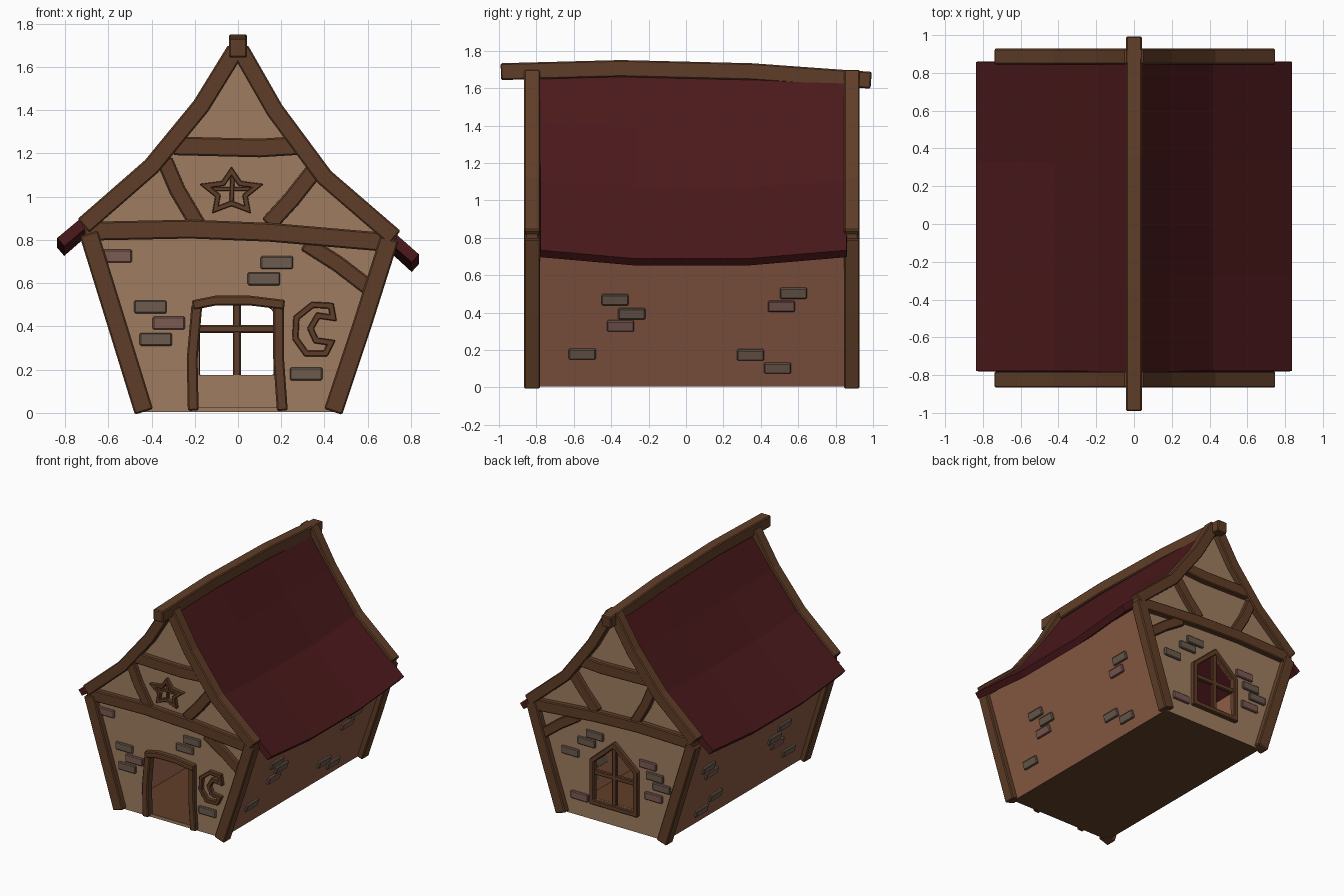
import bpy, bmesh, math
from mathutils import Vector

if "Cube" in bpy.data.objects:
    bpy.data.objects.remove(bpy.data.objects["Cube"])


def material(name, rgb):
    m = bpy.data.materials.new(name)
    m.diffuse_color = (*rgb, 1)
    m.use_nodes = True
    m.node_tree.nodes["Principled BSDF"].inputs["Base Color"].default_value = m.diffuse_color
    return m


WOOD = material("timber", (0.118, 0.048, 0.021))
PLASTER = material("gable_plaster", (0.345, 0.203, 0.117))
SIDE = material("side_plaster", (0.265, 0.108, 0.062))
FLOOR = material("floor", (0.12, 0.05, 0.022))
ROOF = material("roof_red", (0.07, 0.0095, 0.011))
GREY = material("brick_grey", (0.15, 0.105, 0.075))
PINK = material("brick_pink", (0.20, 0.10, 0.085))


def make(name, bm, *mats, bevel=0):
    bmesh.ops.recalc_face_normals(bm, faces=bm.faces[:])
    me = bpy.data.meshes.new(name)
    bm.to_mesh(me)
    bm.free()
    ob = bpy.data.objects.new(name, me)
    bpy.context.collection.objects.link(ob)
    for m in mats:
        me.materials.append(m)
    if bevel:
        b = ob.modifiers.new("bevel", 'BEVEL')
        b.width, b.segments = bevel, 1
    return ob


def beam(name, pts, width, d0, d1, closed=False, along_y=False):
    """Mitred timber following a path, extruded from depth d0 to d1."""
    P = [Vector(p) for p in pts]
    n = len(P)
    bm = bmesh.new()
    rings = []
    for i, p in enumerate(P):
        ns = []
        for a, b in ((i - 1, i), (i, i + 1)):
            if closed or (a >= 0 and b < n):
                t = (P[b % n] - P[a % n]).normalized()
                ns.append(Vector((-t.y, t.x)))
        k = ns[0] if len(ns) == 1 else (ns[0] + ns[1]) / (1 + ns[0].dot(ns[1]))
        ring = []
        for s, d in ((1, d0), (-1, d0), (-1, d1), (1, d1)):
            q = p + k * s * width / 2
            ring.append(bm.verts.new((d, q.x, q.y) if along_y else (q.x, d, q.y)))
        rings.append(ring)
    for i in range(n if closed else n - 1):
        a, b = rings[i], rings[(i + 1) % n]
        for j in range(4):
            bm.faces.new((a[j], a[(j + 1) % 4], b[(j + 1) % 4], b[j]))
    if not closed:
        bm.faces.new(rings[0])
        bm.faces.new(rings[-1])
    return make(name, bm, WOOD, bevel=min(0.007, width * 0.15))


def prism(name, pts, y0, y1, skip=(), mats=(), side_mat={}):
    bm = bmesh.new()
    a = [bm.verts.new((x, y0, z)) for x, z in pts]
    b = [bm.verts.new((x, y1, z)) for x, z in pts]
    bm.faces.new(a)
    bm.faces.new(b)
    n = len(pts)
    for i in range(n):
        if i not in skip:
            j = (i + 1) % n
            f = bm.faces.new((a[i], a[j], b[j], b[i]))
            f.material_index = side_mat.get(i, 0)
    return make(name, bm, *mats)


# Hollow house body, open under the roof
outline = [(-0.44, 0.005), (0.44, 0.005), (0.70, 0.77), (0.40, 1.08), (0.17, 1.39), (0, 1.65),
           (-0.17, 1.41), (-0.40, 1.13), (-0.69, 0.82)]
body = prism("house_walls", outline, -0.82, 0.88, skip=range(2, 8),
             mats=(PLASTER, SIDE, FLOOR), side_mat={0: 2, 1: 1, 8: 1})
sol = body.modifiers.new("thickness", 'SOLIDIFY')
sol.thickness, sol.offset = 0.02, -1

# Door and window openings
door = [(-0.19, 0.028), (0.185, 0.028), (0.175, 0.5), (-0.185, 0.51)]
opening = [(-0.18, 0.175), (0.168, 0.175), (0.168, 0.47), (-0.008, 0.625), (-0.18, 0.475)]
for name, pts, y0, y1 in (("door_cutter", door, -1, -0.75), ("window_cutter", opening, 0.8, 1)):
    cut = prism(name, pts, y0, y1)
    cut.hide_render = True
    cut.hide_set(True)
    mod = body.modifiers.new(name, 'BOOLEAN')
    mod.object, mod.operation, mod.solver = cut, 'DIFFERENCE', 'EXACT'

# Sagging roof
ridge_line = [(-0.82, 0.79), (-0.40, 1.14), (-0.17, 1.415), (0, 1.66),
              (0.17, 1.395), (0.40, 1.085), (0.82, 0.715)]
sag = [0.045, 0.03, 0.01, -0.015, 0.01, 0.03, 0.045]
bm = bmesh.new()
rows = [[bm.verts.new((x, y, z - k * s)) for (x, z), s in zip(ridge_line, sag)]
        for y, k in ((-0.78, 0), (-0.27, 1), (0.33, 1), (0.86, 0))]
for a, b in zip(rows, rows[1:]):
    for i in range(6):
        bm.faces.new((a[i], a[i + 1], b[i + 1], b[i]))
roof = make("roof", bm, ROOF)
sol = roof.modifiers.new("thickness", 'SOLIDIFY')
sol.thickness, sol.offset = 0.05, 0

# Ridge beam
beam("ridge_beam", [(-0.99, 1.688), (-0.35, 1.705), (0.35, 1.688), (0.99, 1.642)],
     0.09, -0.042, 0.042, along_y=True)

# Gable timbers, same layout front and back
timbers = {
    "left_post": ([(-0.435, 0.005), (-0.56, 0.41), (-0.69, 0.83)], 0.088, 0),
    "right_post": ([(0.44, 0.005), (0.575, 0.41), (0.70, 0.805)], 0.088, 0),
    "left_rafter": ([(-0.715, 0.865), (-0.40, 1.14), (-0.17, 1.42), (-0.01, 1.68)], 0.083, 0),
    "right_rafter": ([(0.725, 0.81), (0.40, 1.09), (0.17, 1.40), (0.01, 1.68)], 0.083, 0),
    "tie_beam": ([(-0.71, 0.84), (-0.22, 0.85), (0.15, 0.835), (0.73, 0.785)], 0.087, 1),
    "collar_beam": ([(-0.30, 1.235), (0.1, 1.225), (0.29, 1.237)], 0.086, 1),
    "left_brace": ([(-0.34, 1.17), (-0.28, 1.03), (-0.18, 0.86)], 0.075, 2),
    "right_brace": ([(0.36, 1.13), (0.25, 0.99), (0.14, 0.87)], 0.08, 2),
    "lower_brace": ([(0.31, 0.785), (0.46, 0.69), (0.61, 0.575)], 0.075, 2),
}
for name, (pts, w, level) in timbers.items():
    inset = level * 0.006
    beam("front_" + name, pts, w, -0.866 + inset, -0.78 - inset)
    beam("back_" + name, pts, w, 0.845 + inset, 0.928 - inset)

# Door frame
beam("door_left_jamb", [(-0.207, 0.01), (-0.212, 0.25), (-0.19, 0.5)], 0.05, -0.855, -0.79)
beam("door_right_jamb", [(0.205, 0.01), (0.188, 0.25), (0.188, 0.5)], 0.05, -0.855, -0.79)
beam("door_lintel", [(-0.21, 0.498), (-0.1, 0.52), (0.05, 0.52), (0.215, 0.5)],
     0.045, -0.86, -0.788)

# Back window frame with glazing bars
frame = [(-0.195, 0.155), (0.183, 0.155), (0.183, 0.477), (-0.008, 0.645), (-0.195, 0.482)]
beam("window_frame", frame, 0.038, 0.87, 0.912, closed=True)
beam("window_mullion", [(-0.005, 0.155), (-0.005, 0.64)], 0.036, 0.868, 0.9)
beam("window_bar", [(-0.195, 0.388), (0.18, 0.388)], 0.036, 0.867, 0.898)

# Star ornament with a cross inside
star = []
for i in range(10):
    a = math.radians(90 + 36 * i)
    r = 0.115 if i % 2 == 0 else 0.06
    star.append((-0.03 + 1.1 * r * math.cos(a), 1.02 + 0.85 * r * math.sin(a)))
beam("star_frame", star, 0.024, -0.85, -0.81, closed=True)
beam("star_mullion", [(-0.03, 0.97), (-0.025, 1.10)], 0.02, -0.84, -0.81)
beam("star_bar", [(-0.12, 1.035), (0.06, 1.035)], 0.02, -0.838, -0.81)

# Crescent moon ornament
moon = [(0.43, 0.495), (0.345, 0.50), (0.27, 0.44), (0.265, 0.345), (0.315, 0.275), (0.405, 0.275),
        (0.43, 0.325), (0.36, 0.335), (0.335, 0.39), (0.37, 0.45), (0.44, 0.44)]
beam("moon_frame", moon, 0.028, -0.85, -0.81, closed=True)


# Scattered bricks
def brick(name, loc, size, tilt, mat):
    bm = bmesh.new()
    bmesh.ops.create_cube(bm, size=1)
    bmesh.ops.scale(bm, vec=size, verts=bm.verts[:])
    ob = make(name, bm, mat, bevel=0.006)
    ob.location, ob.rotation_euler = loc, (0, tilt, 0)


front = [(-0.565, 0.725, 1), (-0.405, 0.49, 0), (-0.32, 0.415, 1), (-0.38, 0.34, 0),
         (0.18, 0.695, 0), (0.12, 0.62, 0), (0.315, 0.18, 0)]
back = [(0.17, 0.67, 0), (0.24, 0.60, 0), (0.38, 0.49, 0), (0.30, 0.16, 1),
        (-0.29, 0.56, 1), (-0.35, 0.48, 0), (-0.41, 0.41, 0), (-0.34, 0.32, 1)]
for y, group, label in ((-0.82, front, "front_brick"), (0.88, back, "back_brick")):
    for x, z, pink in group:
        brick(label, (x, y, z), (0.15, 0.032, 0.06), 0, PINK if pink else GREY)

side = [(-0.38, 0.47, 0), (-0.29, 0.395, 0), (-0.35, 0.33, 1), (-0.555, 0.18, 0),
        (0.575, 0.505, 0), (0.51, 0.435, 1), (0.345, 0.175, 0), (0.49, 0.105, 0)]
for s, slope in ((1, 0.26 / 0.765), (-1, 0.25 / 0.815)):
    for y, z, pink in side:
        brick("side_brick", (s * (0.44 + slope * z), y, z), (0.032, 0.145, 0.06),
              s * math.atan(slope), PINK if pink else GREY)
